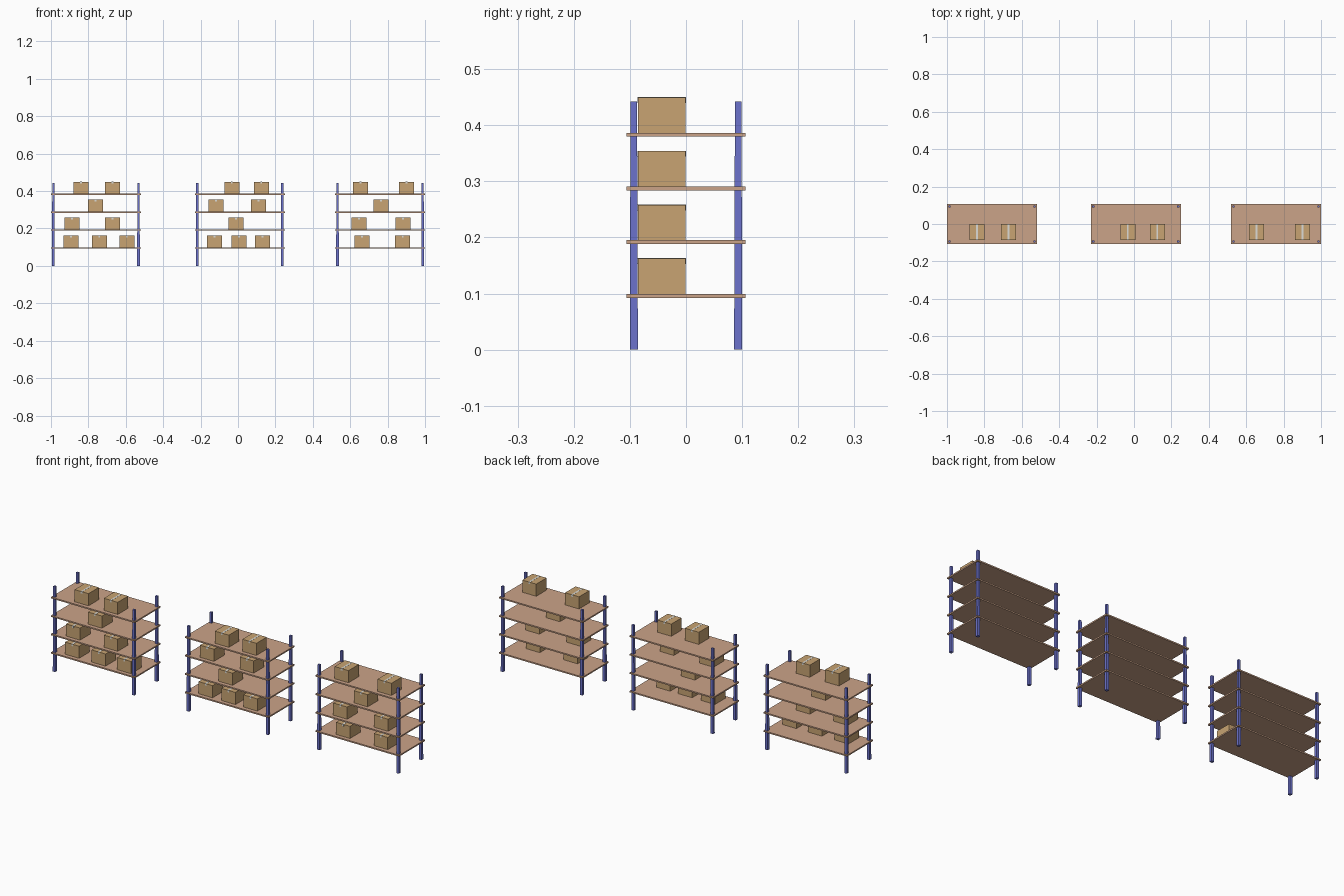
import bpy
import bmesh

default = bpy.data.objects.get("Cube")
if default:
    bpy.data.objects.remove(default, do_unlink=True)


def material(name, rgb):
    m = bpy.data.materials.new(name)
    m.use_nodes = True
    color = (*rgb, 1)
    m.diffuse_color = color
    m.node_tree.nodes["Principled BSDF"].inputs["Base Color"].default_value = color
    return m


WOOD = material("shelf wood", (0.60, 0.37, 0.25))
CARD = material("cardboard", (0.58, 0.37, 0.17))
BLUE = material("blue steel", (0.15, 0.17, 0.60))
TAPE = material("pale tape", (0.72, 0.72, 0.68))


def block(name, center, size, mat, taper=1.0):
    """Box given by the centre of its base; taper scales the top end."""
    bm = bmesh.new()
    bmesh.ops.create_cube(bm, size=1)
    for v in bm.verts:
        k = taper if v.co.z > 0 else 1
        v.co = (v.co.x * size[0] * k, v.co.y * size[1] * k, (v.co.z + 0.5) * size[2])
    mesh = bpy.data.meshes.new(name)
    bm.to_mesh(mesh)
    bm.free()
    mesh.materials.append(mat)
    obj = bpy.data.objects.new(name, mesh)
    obj.location = center
    bpy.context.collection.objects.link(obj)
    return obj


WIDTH, DEPTH, THICK = 0.481, 0.212, 0.007
SHELF_TOP, SPACING = 0.0995, 0.0957
BOX = (0.08, 0.085, 0.063)
BOX_Y = -0.0430


def carton(x, z):
    block("carton", (x, BOX_Y, z), BOX, CARD)
    # tape along the top seam, folded down a little at each end
    top = z + BOX[2]
    block("carton_tape", (x, BOX_Y, top), (0.009, BOX[1] + 0.001, 0.0005), TAPE)
    for side in (-1, 1):
        block("carton_tape_end", (x, BOX_Y + side * BOX[1] / 2, top - 0.01),
              (0.009, 0.001, 0.01), TAPE)


# rack centre, then carton positions per shelf from the lowest up
racks = [
    (-0.7595, [(-0.893, -0.741, -0.594), (-0.888, -0.671), (-0.762,), (-0.839, -0.671)]),
    (0.0095, [(-0.126, 0.005, 0.131), (-0.011,), (-0.118, 0.11), (-0.033, 0.125)]),
    (0.7595, [(0.663, 0.88), (0.647, 0.882), (0.765,), (0.655, 0.901)]),
]

for cx, levels in racks:
    # corner posts
    for sx in (-1, 1):
        for sy in (-1, 1):
            block("post", (cx + sx * 0.2275, sy * 0.093, 0),
                  (0.0145, 0.0145, 0.442), BLUE, taper=0.8)
    # shelves and the cartons on them
    for i, cartons in enumerate(levels):
        top = SHELF_TOP + i * SPACING
        block("shelf", (cx, 0, top - THICK), (WIDTH, DEPTH, THICK), WOOD)
        for x in cartons:
            carton(x, top)
